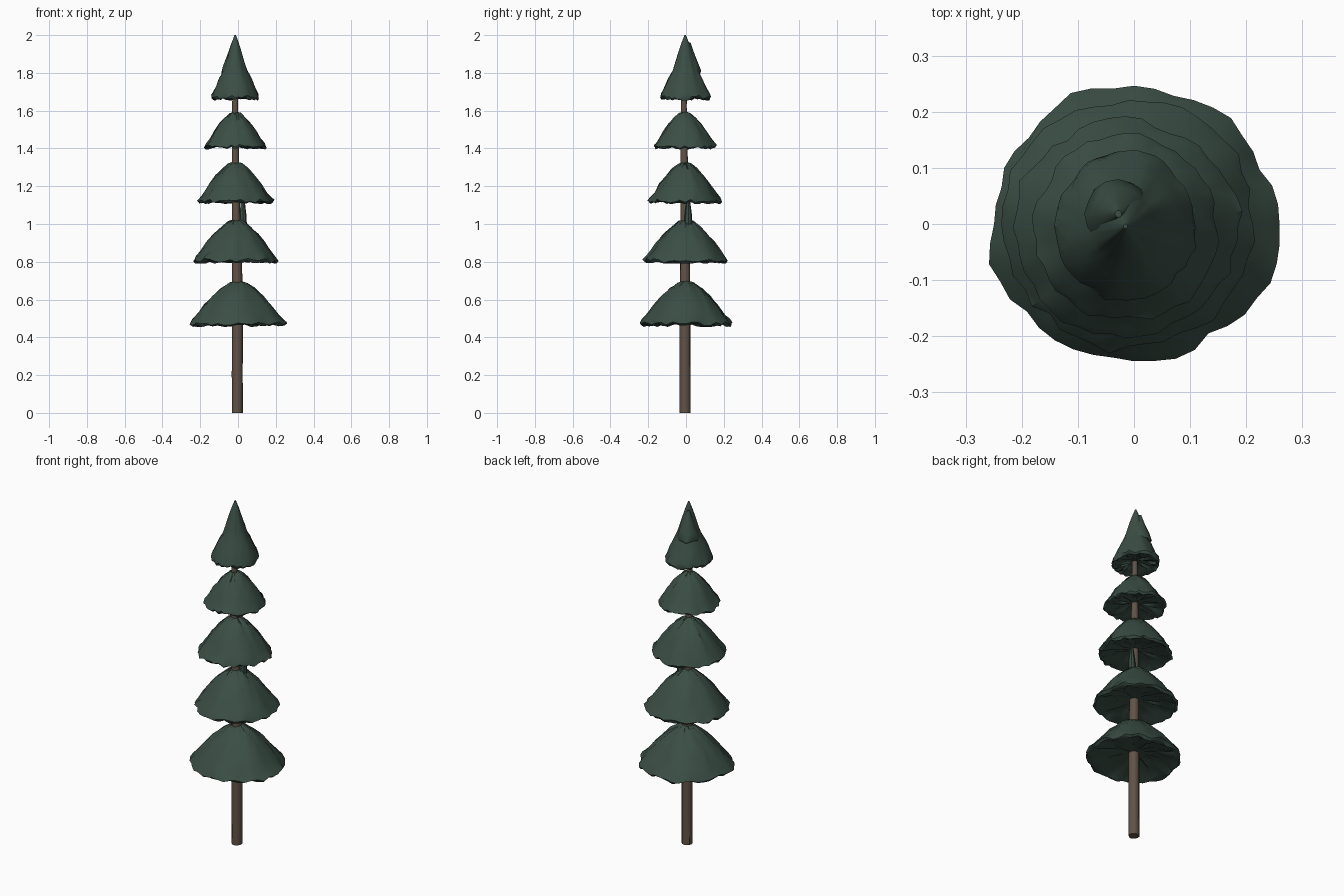
import bpy, bmesh, math, random
from mathutils import Vector

if "Cube" in bpy.data.objects:
    bpy.data.objects.remove(bpy.data.objects["Cube"])

random.seed(11)


def material(name, rgb):
    m = bpy.data.materials.new(name)
    m.diffuse_color = (*rgb, 1)
    m.use_nodes = True
    m.node_tree.nodes["Principled BSDF"].inputs["Base Color"].default_value = m.diffuse_color
    return m


needles = material("dark green needles", (0.043, 0.076, 0.060))
bark = material("brown bark", (0.120, 0.086, 0.062))


def loft(name, rings, mat, angle):
    """Skin closed rings of points; cap the first and last."""
    bm = bmesh.new()
    loops = [[bm.verts.new(p) for p in ring] for ring in rings]
    for a, b in zip(loops, loops[1:]):
        n = len(a)
        for i in range(n):
            j = (i + 1) % n
            bm.faces.new((a[i], a[j], b[j], b[i]))
    bm.faces.new(loops[0][::-1])
    bm.faces.new(loops[-1])
    bmesh.ops.recalc_face_normals(bm, faces=bm.faces)
    mesh = bpy.data.meshes.new(name)
    bm.to_mesh(mesh)
    bm.free()
    mesh.materials.append(mat)
    ob = bpy.data.objects.new(name, mesh)
    bpy.context.collection.objects.link(ob)
    bpy.context.view_layer.objects.active = ob
    ob.select_set(True)
    bpy.ops.object.shade_smooth_by_angle(angle=math.radians(angle))
    ob.select_set(False)
    return ob


def tier(name, cx, cy, rx, ry, z0, z1, profile, hollow, n=44, rough=0.006):
    """Ragged skirt: shallow hollow underside, rolled rim, domed outside."""
    # shared lobes keep the rim gently scalloped from ring to ring
    phase = [random.uniform(0, math.tau) for _ in range(3)]
    ragged = [random.uniform(-0.04, 0.025) for _ in range(n)]
    droop = [random.uniform(0, 0.018) for _ in range(n)]
    h = z1 - z0
    under = [(0.12, hollow), (0.40, hollow * 0.85), (0.65, hollow * 0.6),
             (0.85, hollow * 0.25)]
    rings = []
    for k, (r, t) in enumerate(under + profile):
        ring = []
        rim = max(0, 1 - abs(k - 4.5) / 2.5)      # 1 at the rim, fading off
        below = k < len(under)
        for i in range(n):
            a = math.tau * i / n
            lobes = sum(math.sin(f * a + p) for f, p in zip((3, 5, 8), phase))
            s = r * (1 + 0.012 * lobes + ragged[i] * rim
                     + random.uniform(-0.018, 0.018))
            z = z0 + t * h + droop[i] * rim
            if r > 0.15:
                z += random.uniform(-1, 1) * rough * (1.5 if below else 1)
            ring.append(Vector((cx + rx * s * math.cos(a),
                                cy + ry * s * math.sin(a), max(z, z0))))
        rings.append(ring)
    return loft(name, rings, needles, 40)


# Outline of the needle skirts, as (radius, height) fractions from rim to tip
dome = [(0.96, 0.0), (1.01, 0.04), (0.95, 0.14), (0.84, 0.28), (0.70, 0.47),
        (0.53, 0.66), (0.36, 0.82), (0.19, 0.94), (0.05, 1.0)]
spire = [(0.95, 0.0), (1.0, 0.03), (0.95, 0.09), (0.83, 0.20), (0.68, 0.33),
         (0.50, 0.46), (0.41, 0.56), (0.28, 0.72), (0.15, 0.88), (0.03, 1.0)]

tier("needle_tier_1", 0.000, 0.000, 0.257, 0.243, 0.455, 0.70, dome, 0.20)
tier("needle_tier_2", -0.010, 0.000, 0.224, 0.221, 0.790, 1.025, dome, 0.18)
tier("needle_tier_3", -0.015, -0.006, 0.200, 0.193, 1.105, 1.33, dome, 0.17)
tier("needle_tier_4", -0.014, -0.008, 0.163, 0.165, 1.395, 1.595, dome, 0.17)
tier("needle_tier_5", -0.015, -0.004, 0.126, 0.134, 1.655, 2.0, spire, 0.08)

# Overlapping tuft on the back left of the top tier
tier("top_tuft", -0.028, 0.018, 0.060, 0.062, 1.79, 1.96,
     [(0.95, 0.0), (1.0, 0.05), (0.80, 0.3), (0.45, 0.65), (0.1, 1.0)],
     0.15, 16, 0.004)

# Slim upright sprig beside the trunk
tier("sprig", 0.026, 0.012, 0.021, 0.022, 0.97, 1.14,
     [(1.0, 0.0), (0.98, 0.2), (0.85, 0.5), (0.6, 0.75), (0.25, 1.0)],
     0.05, 8, 0.003)

# Trunk, tapering and leaning slightly
path = [(0.0, -0.004, -0.005, 0.029), (0.2, -0.003, -0.005, 0.029),
        (0.46, -0.003, -0.005, 0.029), (0.75, -0.005, -0.005, 0.027),
        (1.05, -0.010, -0.006, 0.022), (1.37, -0.014, -0.010, 0.019),
        (1.62, -0.015, -0.012, 0.016), (1.75, -0.015, -0.008, 0.013)]
rings = []
for z, x, y, r in path:
    ring = []
    for i in range(12):
        a = math.tau * i / 12
        s = r * random.uniform(0.96, 1.04)
        ring.append(Vector((x + s * math.cos(a), y + s * math.sin(a), z)))
    rings.append(ring)
loft("trunk", rings, bark, 40)
